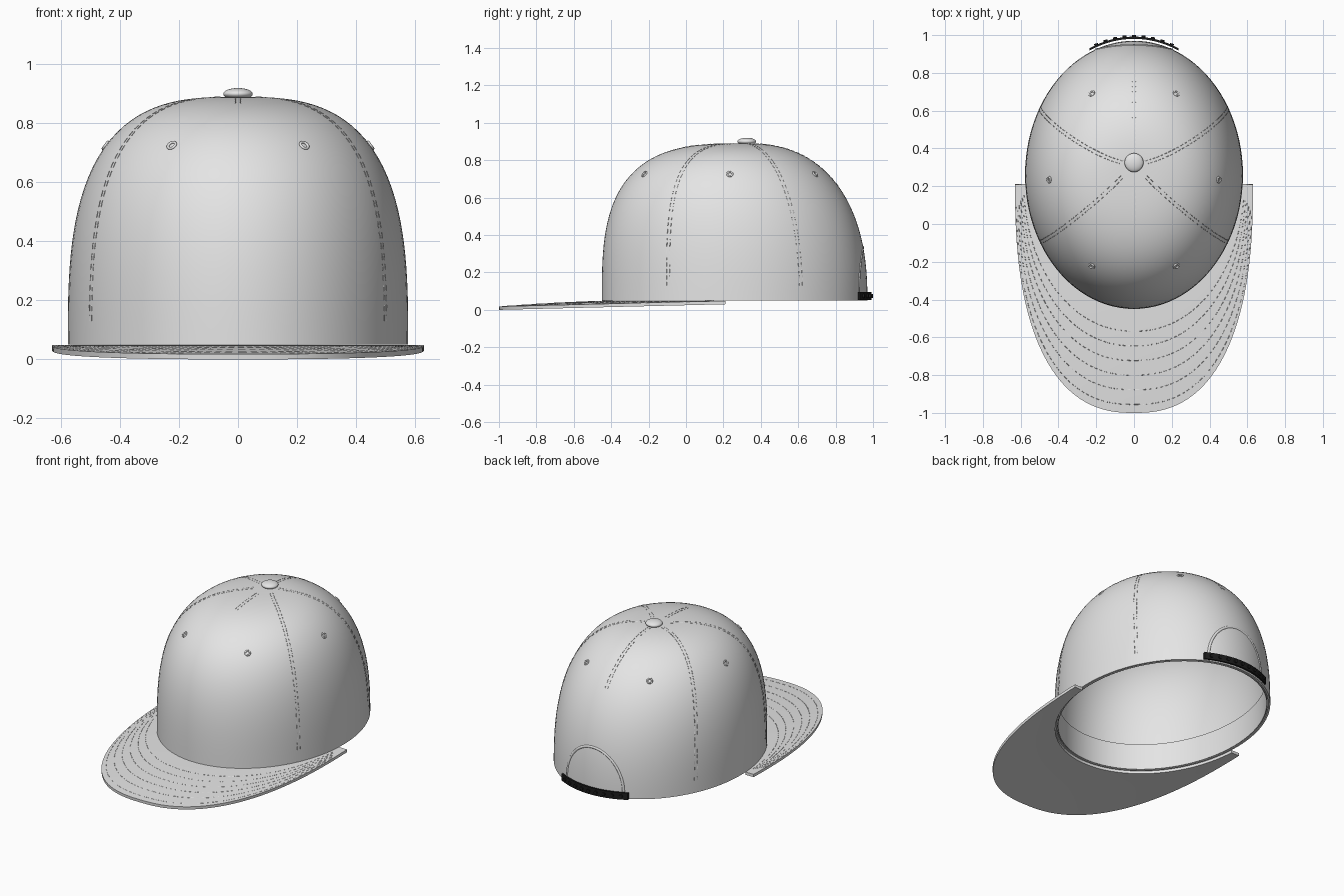
import bpy, math
from mathutils import Vector

if "Cube" in bpy.data.objects:
    bpy.data.objects.remove(bpy.data.objects["Cube"])

Z0, H = 0.05, 0.84          # crown base height and crown rise
APEX_Y = 0.32


def material(name, rgb):
    m = bpy.data.materials.new(name)
    m.diffuse_color = (*rgb, 1)
    m.use_nodes = True
    m.node_tree.nodes["Principled BSDF"].inputs["Base Color"].default_value = m.diffuse_color
    return m


CLOTH = material("light grey cloth", (0.78, 0.78, 0.78))
BLACK = material("black plastic", (0.012, 0.012, 0.012))


def make(name, verts, faces, mat=CLOTH):
    me = bpy.data.meshes.new(name)
    me.from_pydata([tuple(v) for v in verts], [], faces)
    me.materials.append(mat)
    ob = bpy.data.objects.new(name, me)
    bpy.context.collection.objects.link(ob)
    return ob


def finish(ob, angle=35):
    """Apply modifiers and smooth the surface, keeping hard edges."""
    bpy.ops.object.select_all(action='DESELECT')
    bpy.context.view_layer.objects.active = ob
    ob.select_set(True)
    for mod in list(ob.modifiers):
        bpy.ops.object.modifier_apply(modifier=mod.name)
    bpy.ops.object.shade_smooth_by_angle(angle=math.radians(angle))


def solidify(ob, thickness, offset=-1):
    m = ob.modifiers.new("thickness", 'SOLIDIFY')
    m.thickness, m.offset = thickness, offset


def fall(u, n):
    return max(0.0, 1 - u ** n) ** (1 / n)


def section(u):
    """Half width, centre y and half depth of the crown at height fraction u."""
    front = APEX_Y - 0.77 * fall(u, 3.1)
    back = APEX_Y + 0.65 * fall(u, 2.35)
    return 0.577 * fall(u, 2.95), (front + back) / 2, (back - front) / 2


def crown_point(t, u, inset=0.0):
    """t = 0 is the front, pi is the back."""
    w, cy, d = section(u)
    return Vector(((w - inset) * math.sin(t), cy - (d - inset) * math.cos(t), Z0 + H * u))


def crown_frame(t, u):
    e = 0.002
    side = (crown_point(t + e, u) - crown_point(t - e, u)).normalized()
    up = (crown_point(t, u + e) - crown_point(t, u - e)).normalized()
    return side, side.cross(up).normalized()


def grid_faces(rows, cols, closed):
    n = cols if closed else cols - 1
    return [(r * cols + c, r * cols + (c + 1) % cols,
             (r + 1) * cols + (c + 1) % cols, (r + 1) * cols + c)
            for r in range(rows - 1) for c in range(n)]


# crown dome
N, RINGS = 96, 36
verts = []
for r in range(RINGS):
    a = math.pi / 2 * r / RINGS
    u = math.sin(a) / (math.sin(a) ** 3 + math.cos(a) ** 3) ** (1 / 3)
    verts += [crown_point(2 * math.pi * c / N, u) for c in range(N)]
faces = grid_faces(RINGS, N, True)
verts.append(Vector((0, APEX_Y, Z0 + H)))
faces += [((RINGS - 1) * N + c, (RINGS - 1) * N + (c + 1) % N, len(verts) - 1) for c in range(N)]
crown = make("crown", verts, faces)
solidify(crown, 0.012)

# sweatband lining the inside of the base
verts = [crown_point(2 * math.pi * c / N, u, 0.016) for u in (0, 0.1, 0.2) for c in range(N)]
sweatband = make("sweatband", verts, grid_faces(3, N, True))
solidify(sweatband, 0.006)

# rear arch opening
ARCH_W, ARCH_Z, ARCH_H = 0.2, 0.09, 0.245
arch = [(ARCH_W, Z0)] + [(ARCH_W * math.cos(math.pi * i / 32), ARCH_Z + ARCH_H * math.sin(math.pi * i / 32))
                         for i in range(33)] + [(-ARCH_W, Z0)]
outline = [(x, z if z > Z0 else 0.0) for x, z in arch]
k = len(outline)
verts = [(x, y, z) for y in (0.6, 1.3) for x, z in outline]
faces = [tuple(range(k)), tuple(reversed(range(k, 2 * k)))]
faces += [(i, i + k, (i + 1) % k + k, (i + 1) % k) for i in range(k)]
faces = [tuple(reversed(f)) for f in faces]
cutter = make("arch_cutter", verts, faces)
cutter.hide_render = True
for ob in (crown, sweatband):
    b = ob.modifiers.new("opening", 'BOOLEAN')
    b.object, b.operation, b.solver = cutter, 'DIFFERENCE', 'EXACT'
    finish(ob)
bpy.data.objects.remove(cutter)


def tubes(name, paths, radius, resolution=0, mat=CLOTH):
    cu = bpy.data.curves.new(name, 'CURVE')
    cu.dimensions = '3D'
    cu.bevel_depth, cu.bevel_resolution, cu.use_fill_caps = radius, resolution, True
    for path in paths:
        sp = cu.splines.new('POLY')
        sp.points.add(len(path) - 1)
        for p, co in zip(sp.points, path):
            p.co = (*co, 1)
    cu.materials.append(mat)
    ob = bpy.data.objects.new(name, cu)
    bpy.context.collection.objects.link(ob)
    return ob


# binding tape round the arch
def back_y(x, z):
    w, cy, d = section((z - Z0) / H)
    return cy + d * math.sqrt(1 - (x / w) ** 2)


tubes("arch_binding", [[(x, back_y(x, z) - 0.005, z) for x, z in arch]], 0.009, 2)

# brim
T_IN, EXP = math.radians(86), 2 / 2.45


def brim_point(f, v):
    """f runs -1..1 from side to side, v runs 0..1 from crown to outer edge."""
    a, t = f * T_IN, f * math.pi / 2
    inner = Vector((0.574 * math.sin(a), 0.26 - 0.706 * math.cos(a)))
    s, c = math.sin(t), max(0.0, math.cos(t))
    outer = Vector((math.copysign(0.63 * abs(s) ** EXP, s), 0.21 - 1.21 * c ** EXP))
    p = inner.lerp(outer, v)
    z = 0.018 + 0.03 * (p.y + 1) / 1.21 + 0.017 * (1 - v ** 1.6) * c
    return Vector((p.x, p.y, z))


ROWS, COLS = 9, 97
verts = [brim_point(2 * c / (COLS - 1) - 1, r / (ROWS - 1)) for r in range(ROWS) for c in range(COLS)]
brim = make("brim", verts, [tuple(reversed(f)) for f in grid_faces(ROWS, COLS, False)])
# keep the upper surface where it is and thicken downwards
if brim.data.polygons[COLS].normal.z < 0:
    brim.data.flip_normals()
solidify(brim, 0.018)
finish(brim)

# stitching: short dashes along the brim rows and both sides of each seam
dashes = []
for row in range(6):
    v = 0.22 + 0.14 * row
    for i in range(70):
        f = -0.96 + 1.92 * i / 70
        dashes.append([brim_point(g, v) for g in (f, f + 0.017)])
tubes("brim_stitching", dashes, 0.0015)


def seam_point(t, u, off):
    side, n = crown_frame(t, u)
    return crown_point(t, u) + side * off


dashes = []
for s in range(6):
    t = math.radians(60 * s)
    first = {0: 0.74, 3: 0.45}.get(s, 0.06)
    a0, a1 = first * math.pi / 2, 0.93 * math.pi / 2
    for off in (-0.009, 0.009):
        count = int((a1 - a0) / 0.04)
        for i in range(count):
            pair = []
            for a in (a0 + 0.04 * i, a0 + 0.04 * i + 0.024):
                u = math.sin(a) / (math.sin(a) ** 3 + math.cos(a) ** 3) ** (1 / 3)
                pair.append(seam_point(t, u, off))
            dashes.append(pair)
tubes("seam_stitching", dashes, 0.0015)

# eyelets, one in the middle of each panel
for s in range(6):
    t, u = math.radians(30 + 60 * s), (0.725 - Z0) / H
    side, n = crown_frame(t, u)
    bpy.ops.mesh.primitive_torus_add(major_radius=0.014, minor_radius=0.005, major_segments=20,
                                     minor_segments=8, location=crown_point(t, u) + n * 0.001,
                                     rotation=n.to_track_quat('Z', 'Y').to_euler())
    ob = bpy.context.object
    ob.name = f"eyelet_{s + 1}"
    ob.data.materials.append(CLOTH)
    finish(ob, 60)

# top button
bpy.ops.mesh.primitive_uv_sphere_add(segments=32, ring_count=16, location=(0, 0.325, 0.9))
button = bpy.context.object
button.name = "top_button"
button.scale = (0.05, 0.05, 0.02)
button.data.materials.append(CLOTH)
finish(button, 60)

# adjustable strap across the opening
S = 33
verts = []
for off, z in ((0.01, 0.052), (0.022, 0.052), (0.022, 0.096), (0.01, 0.096)):
    for i in range(S):
        x = -0.235 + 0.47 * i / (S - 1)
        verts.append((x, back_y(x, Z0) + off, z))
faces = [(r * S + c, r * S + c + 1, (r + 1) % 4 * S + c + 1, (r + 1) % 4 * S + c)
         for r in range(4) for c in range(S - 1)]
faces += [(0, S, 2 * S, 3 * S), (4 * S - 1, 3 * S - 1, 2 * S - 1, S - 1)]
strap = make("back_strap", verts, [tuple(reversed(f)) for f in faces], BLACK)
finish(strap)

# snap studs along the strap
for i in range(9):
    x = -0.2 + 0.05 * i
    bpy.ops.mesh.primitive_cylinder_add(vertices=12, radius=0.011, depth=0.012,
                                        location=(x, back_y(x, Z0) + 0.024, 0.074),
                                        rotation=(math.pi / 2, 0, math.atan(-x * 1.3)))
    ob = bpy.context.object
    ob.name = f"strap_stud_{i + 1}"
    ob.data.materials.append(BLACK)
    finish(ob)
